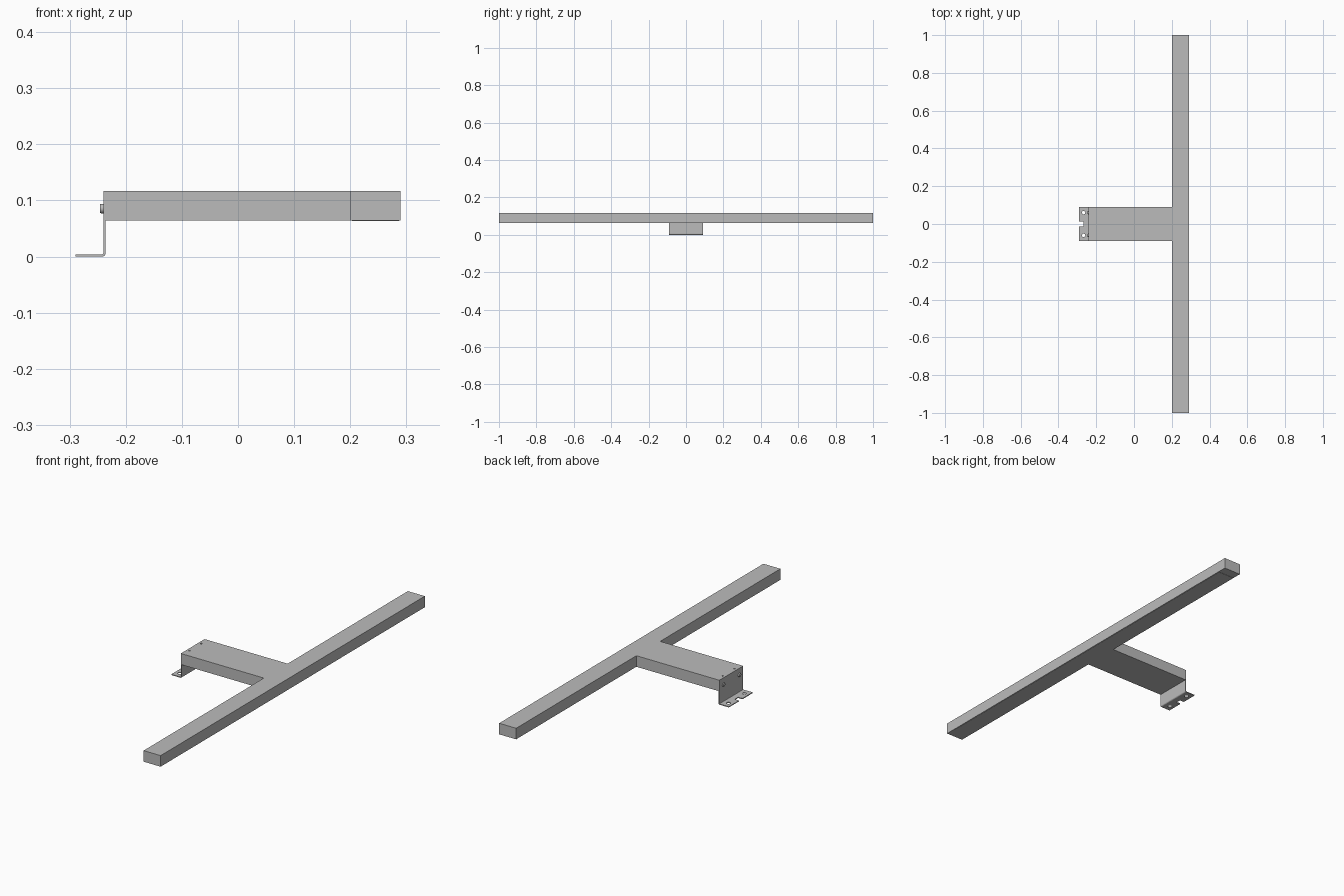
import bpy, bmesh
from math import pi, sin, cos
from mathutils import Matrix, Vector

cube = bpy.data.objects.get("Cube")
if cube:
    bpy.data.objects.remove(cube, do_unlink=True)

GREY = (0.5, 0.5, 0.5, 1)
metal = bpy.data.materials.new("grey metal")
metal.use_nodes = True
metal.diffuse_color = GREY
metal.node_tree.nodes["Principled BSDF"].inputs["Base Color"].default_value = GREY


def add_object(name, bm):
    bmesh.ops.recalc_face_normals(bm, faces=bm.faces)
    mesh = bpy.data.meshes.new(name)
    bm.to_mesh(mesh)
    bm.free()
    mesh.materials.append(metal)
    obj = bpy.data.objects.new(name, mesh)
    bpy.context.collection.objects.link(obj)
    return obj


def extrude(name, points, direction):
    bm = bmesh.new()
    face = bm.faces.new([bm.verts.new(p) for p in points])
    new = bmesh.ops.extrude_face_region(bm, geom=[face])["geom"]
    bmesh.ops.translate(bm, vec=direction,
                        verts=[v for v in new if isinstance(v, bmesh.types.BMVert)])
    return add_object(name, bm)


def add_box(bm, low, high):
    low, high = Vector(low), Vector(high)
    size = high - low
    bmesh.ops.create_cube(bm, size=1, matrix=Matrix.Translation((low + high) / 2)
                          @ Matrix.Diagonal((*size, 1)))


def add_cylinder(bm, centre, radius, depth):
    bmesh.ops.create_cone(bm, cap_ends=True, segments=24, radius1=radius, radius2=radius,
                          depth=depth, matrix=Matrix.Translation(centre))


def cut(obj, bm):
    cutter = add_object("cutter", bm)
    cutter.hide_render = True
    mod = obj.modifiers.new("cut", "BOOLEAN")
    mod.operation, mod.solver, mod.object = "DIFFERENCE", "EXACT", cutter
    bpy.context.view_layer.objects.active = obj
    bpy.ops.object.modifier_apply(modifier=mod.name)
    bpy.data.objects.remove(cutter, do_unlink=True)


BOTTOM, TOP = 0.064, 0.117
BACK, FRONT, BAR = -0.24, 0.29, 0.2
HALF = 0.09

# T-shaped lamp body: long bar with a wide arm
half_outline = [(BACK, HALF), (BAR, HALF), (BAR, 1), (FRONT, 1)]
outline = half_outline + [(x, -y) for x, y in reversed(half_outline)]
body = extrude("lamp_body", [(x, y, BOTTOM) for x, y in outline], (0, 0, TOP - BOTTOM))
pin_holes = bmesh.new()
for side in (-1, 1):
    add_cylinder(pin_holes, (-0.226, side * 0.045, TOP), 0.004, 0.012)
cut(body, pin_holes)

# Thin light cover under the bar, stopping short of the ends
cover = bmesh.new()
add_box(cover, (BAR + 0.003, -0.955, BOTTOM - 0.001), (FRONT - 0.003, 0.955, BOTTOM + 0.001))
add_object("light_cover", cover)

# Bent mounting bracket with a rounded corner
thick, radius = 0.004, 0.006
inner, outer = BACK, BACK + thick
profile = [(-FRONT, 0)]
for i in range(5):
    a = -pi / 2 + i * pi / 8
    profile.append((outer - radius + radius * cos(a), radius + radius * sin(a)))
profile += [(outer, BOTTOM), (inner, BOTTOM)]
for i in range(5):
    a = -i * pi / 8
    r = radius - thick
    profile.append((outer - radius + r * cos(a), radius + r * sin(a)))
profile.append((-FRONT, thick))
bracket = extrude("mounting_bracket", [(x, -HALF, z) for x, z in profile], (0, 2 * HALF, 0))

# Screw holes and centre notch in the bracket foot
openings = bmesh.new()
for side in (-1, 1):
    add_cylinder(openings, (-0.267, side * 0.06, 0), 0.009, 0.04)
add_box(openings, (-0.31, -0.013, -0.02), (-0.267, 0.013, 0.02))
cut(bracket, openings)

# Round screw heads on the end of the arm
for side, label in ((-1, "right"), (1, "left")):
    bm = bmesh.new()
    add_cylinder(bm, (0, 0, 0), 0.0085, 0.008)
    rim = [e for e in bm.edges if all(v.co.z > 0 for v in e.verts)]
    bmesh.ops.bevel(bm, geom=rim, offset=0.002, segments=3, affect="EDGES", profile=0.5)
    bmesh.ops.transform(bm, verts=bm.verts, matrix=Matrix.Translation((BACK - 0.002, side * 0.06, 0.0855))
                        @ Matrix.Rotation(-pi / 2, 4, "Y"))
    screw = add_object(label + "_screw", bm)
    bpy.ops.object.select_all(action="DESELECT")
    screw.select_set(True)
    bpy.context.view_layer.objects.active = screw
    bpy.ops.object.shade_smooth_by_angle()
